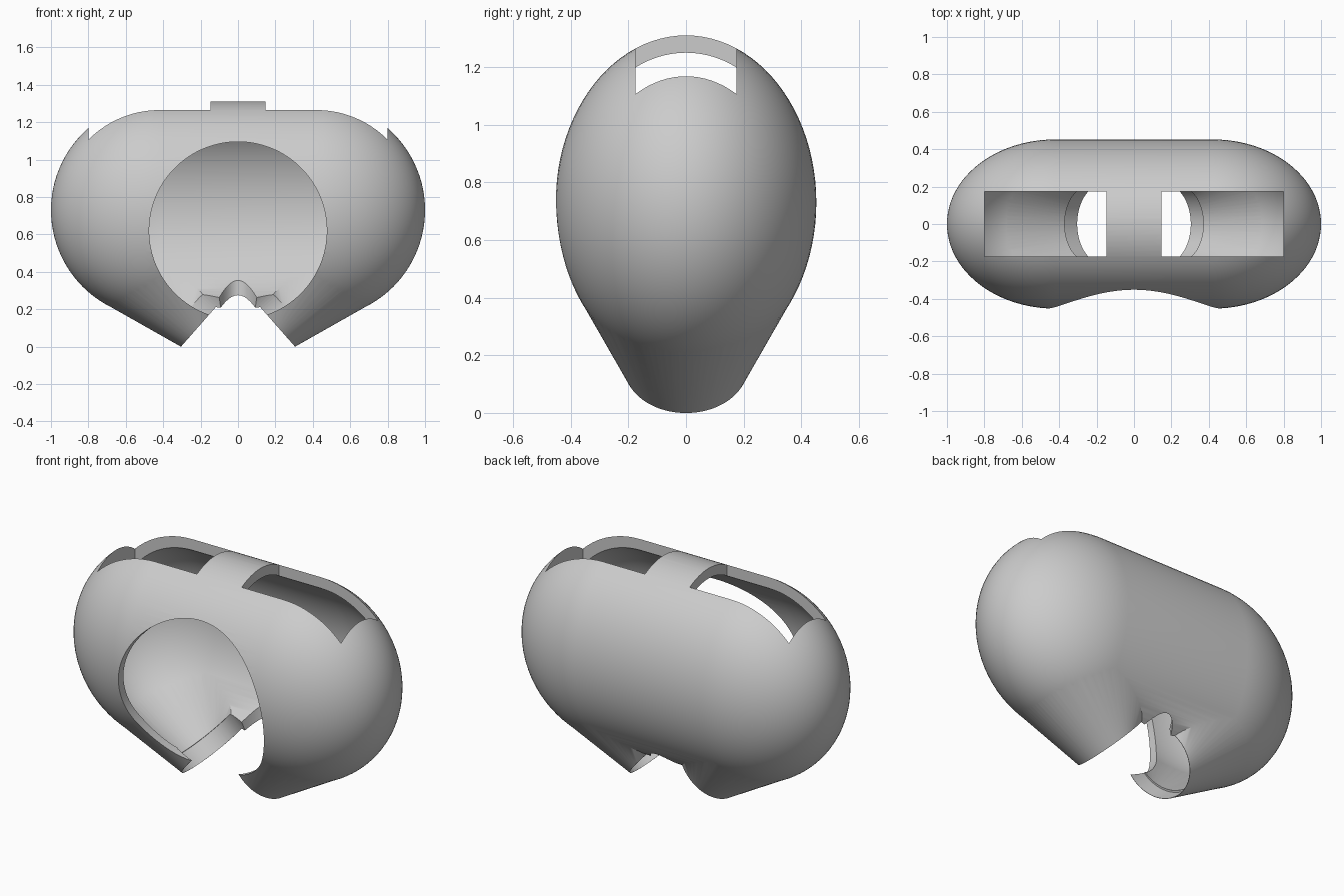
import bpy, bmesh, math
from mathutils import Vector

if "Cube" in bpy.data.objects:
    bpy.data.objects.remove(bpy.data.objects["Cube"])

SHELL_R, CAVITY_R, SQUASH = 0.58, 0.52, 0.78   # lobe radii and depth ratio
LOBE_X, LOBE_Z = 0.42, 0.73
SPOUT = Vector((-0.163, 0, 0.161))             # centre of the right spout mouth
AXIS = Vector((-0.75, 0, 0.66)).normalized()   # from the mouth into the body

grey = bpy.data.materials.new("light_grey")
grey.use_nodes = True
grey.diffuse_color = (0.6, 0.6, 0.6, 1)
grey.node_tree.nodes["Principled BSDF"].inputs["Base Color"].default_value = (0.6, 0.6, 0.6, 1)


def lobe(side, r, segs=96, rings=48):
    """Points of a squashed sphere with its poles along x."""
    pts = []
    for i in range(rings + 1):
        a = math.pi * i / rings
        for j in range(segs):
            b = 2 * math.pi * j / segs
            pts.append(Vector((side * LOBE_X + r * math.cos(a),
                               r * SQUASH * math.sin(a) * math.cos(b),
                               LOBE_Z + r * math.sin(a) * math.sin(b))))
    return pts


def disc(side, r, depth, segs=96):
    """Ring of points square to the spout axis, mirrored for the other side."""
    up = Vector((0, 1, 0)).cross(AXIS)
    ring = []
    for j in range(segs):
        b = 2 * math.pi * j / segs
        p = SPOUT + AXIS * depth + up * (r * math.cos(b)) + Vector((0, r * math.sin(b), 0))
        ring.append(Vector((-side * p.x, p.y, p.z)))
    return ring


def hull(name, pts):
    bm = bmesh.new()
    for p in pts:
        bm.verts.new(p)
    bmesh.ops.remove_doubles(bm, verts=bm.verts, dist=1e-4)
    bmesh.ops.convex_hull(bm, input=bm.verts)
    bmesh.ops.delete(bm, geom=[v for v in bm.verts if not v.link_faces], context='VERTS')
    bmesh.ops.recalc_face_normals(bm, faces=bm.faces)
    mesh = bpy.data.meshes.new(name)
    bm.to_mesh(mesh)
    bm.free()
    ob = bpy.data.objects.new(name, mesh)
    bpy.context.collection.objects.link(ob)
    return ob


def prism(name, ring, offset):
    return hull(name, ring + [p + Vector(offset) for p in ring])


def ellipse(centre, u, v, segs=128):
    return [Vector(centre) + Vector(u) * math.cos(2 * math.pi * k / segs)
            + Vector(v) * math.sin(2 * math.pi * k / segs) for k in range(segs)]


def combine(target, tool, operation):
    mod = target.modifiers.new(operation.lower(), 'BOOLEAN')
    mod.operation, mod.object, mod.solver = operation, tool, 'MANIFOLD'
    bpy.context.view_layer.objects.active = target
    bpy.ops.object.modifier_apply(modifier=mod.name)
    bpy.data.objects.remove(tool)


# Outer shell: wide rounded body with a tapering spout on each side
body = hull("hollow_body", lobe(-1, SHELL_R) + lobe(1, SHELL_R))
for s in (-1, 1):
    combine(body, hull("spout", lobe(s, SHELL_R - 0.001) + disc(s, 0.215, 0)), 'UNION')

# Hollow inside, following the shell
combine(body, hull("cavity", lobe(-1, CAVITY_R) + lobe(1, CAVITY_R)), 'DIFFERENCE')
for s in (-1, 1):
    combine(body, hull("spout_cavity", lobe(s, CAVITY_R - 0.001) + disc(s, 0.2, 0.09)), 'DIFFERENCE')
    combine(body, hull("spout_hole", disc(s, 0.213, -0.2) + disc(s, 0.213, 0.1)), 'DIFFERENCE')

# Gap between the spouts
combine(body, prism("bottom_gap", ellipse((0, 0, -0.1), (0.13, 0, 0), (0, 0.28, 0)),
                    (0, 0, 0.5)), 'DIFFERENCE')

# Round front opening
combine(body, prism("front_opening", ellipse((0, -1, 0.62), (0.475, 0, 0), (0, 0, 0.475)),
                    (0, 1, 0)), 'DIFFERENCE')

# Two top slots with a bridge between them
for s in (-1, 1):
    corners = [Vector((s * x, y, 0.9)) for x in (0.147, 0.8) for y in (-0.175, 0.175)]
    combine(body, prism("top_slot", corners, (0, 0, 1)), 'DIFFERENCE')

body.data.materials.clear()
body.data.materials.append(grey)
for f in body.data.polygons:
    f.material_index = 0
bpy.ops.object.select_all(action='DESELECT')
body.select_set(True)
bpy.context.view_layer.objects.active = body
bpy.ops.object.shade_smooth_by_angle(angle=math.radians(30))
